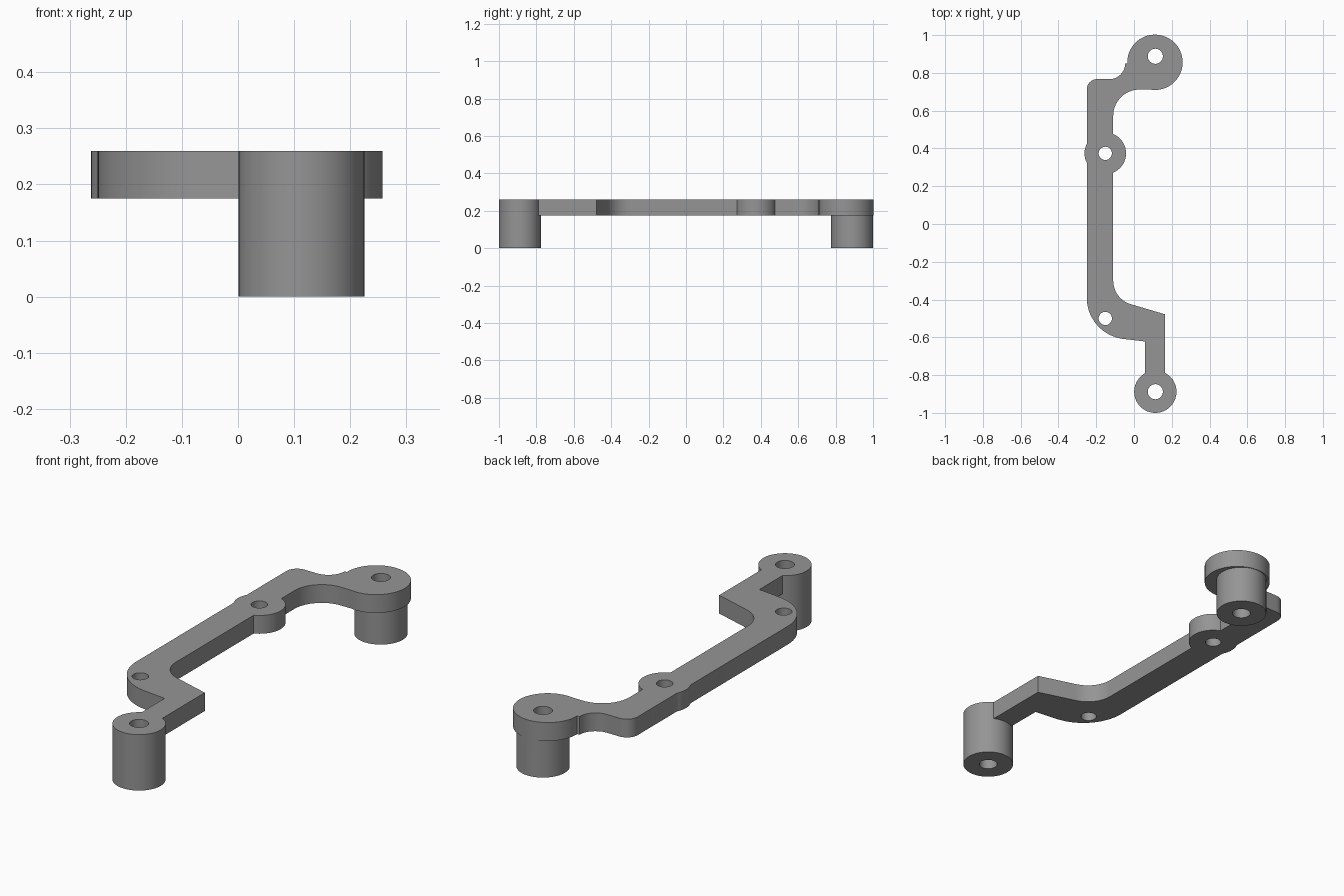
import bpy, bmesh, math

if "Cube" in bpy.data.objects:
    bpy.data.objects.remove(bpy.data.objects["Cube"])

TOP, UNDER = 0.26, 0.175

steel = bpy.data.materials.new("mid grey")
steel.diffuse_color = (0.3, 0.3, 0.3, 1)
steel.use_nodes = True
steel.node_tree.nodes["Principled BSDF"].inputs["Base Color"].default_value = steel.diffuse_color


def arc(cx, cy, r, a0, a1, n=16):
    """Points along an arc, angles in degrees; a1 < a0 runs clockwise."""
    angles = [math.radians(a0 + (a1 - a0) * i / n) for i in range(n + 1)]
    return [(cx + r * math.cos(a), cy + r * math.sin(a)) for a in angles]


def prism(name, points, z0, z1):
    """Extrude a flat outline between two heights."""
    bm = bmesh.new()
    face = bm.faces.new([bm.verts.new((x, y, z0)) for x, y in points])
    ext = bmesh.ops.extrude_face_region(bm, geom=[face])
    verts = [v for v in ext["geom"] if isinstance(v, bmesh.types.BMVert)]
    bmesh.ops.translate(bm, verts=verts, vec=(0, 0, z1 - z0))
    bmesh.ops.recalc_face_normals(bm, faces=bm.faces)
    mesh = bpy.data.meshes.new(name)
    bm.to_mesh(mesh)
    bm.free()
    ob = bpy.data.objects.new(name, mesh)
    bpy.context.collection.objects.link(ob)
    mesh.materials.append(steel)
    return ob


def disc(name, x, y, r, z0, z1, n=64):
    return prism(name, arc(x, y, r, 0, 360, n)[:-1], z0, z1)


def combine(target, tool, operation):
    mod = target.modifiers.new(operation.lower(), 'BOOLEAN')
    mod.operation, mod.solver, mod.object = operation, 'EXACT', tool
    bpy.context.view_layer.objects.active = target
    bpy.ops.object.modifier_apply(modifier=mod.name)
    bpy.data.objects.remove(tool)


# Arm outline, anticlockwise from the stub above the front post
boss_in = math.degrees(math.acos((-0.11 + 0.152) / 0.11))
boss_out = math.degrees(math.acos((-0.25 + 0.152) / 0.11))
outline = [(0.058, -0.88), (0.164, -0.88), (0.164, -0.478)]
outline += arc(0.02, -0.30, 0.13, 255, 180)                       # inner lower bend
outline += arc(-0.152, 0.374, 0.11, -boss_in, boss_in, 32)        # boss, inner side
outline += arc(0.03, 0.572, 0.14, 180, 90)                        # inner upper bend
outline += arc(0.111, 0.856, 0.1465, -100, 182, 56)               # rear head
outline += arc(-0.13, 0.85, 0.083, 0, -90)                        # neck hollow
outline += arc(-0.195, 0.712, 0.055, 90, 180, 10)                 # rounded corner
outline += arc(-0.152, 0.374, 0.11, boss_out, 360 - boss_out, 12) # boss, outer side
outline += arc(-0.03, -0.39, 0.22, 180, 262, 24)                  # outer lower bend
outline += [(0.058, -0.622)]
bracket = prism("bracket_arm", outline, UNDER, TOP)

# Standoff posts
combine(bracket, disc("front_post", 0.113, -0.888, 0.112, 0, TOP), 'UNION')
combine(bracket, disc("rear_post", 0.113, 0.888, 0.112, 0, 0.21), 'UNION')

# Screw holes
for x, y, r in [(0.113, -0.888, 0.04), (0.113, 0.888, 0.04),
                (-0.152, 0.374, 0.035), (-0.152, -0.5, 0.035)]:
    combine(bracket, disc("hole_cutter", x, y, r, -0.1, 0.4, 40), 'DIFFERENCE')

# Smooth curved walls, crisp rims
bpy.ops.object.select_all(action='DESELECT')
bracket.select_set(True)
bpy.context.view_layer.objects.active = bracket
bpy.ops.object.shade_smooth_by_angle(angle=math.radians(25))
